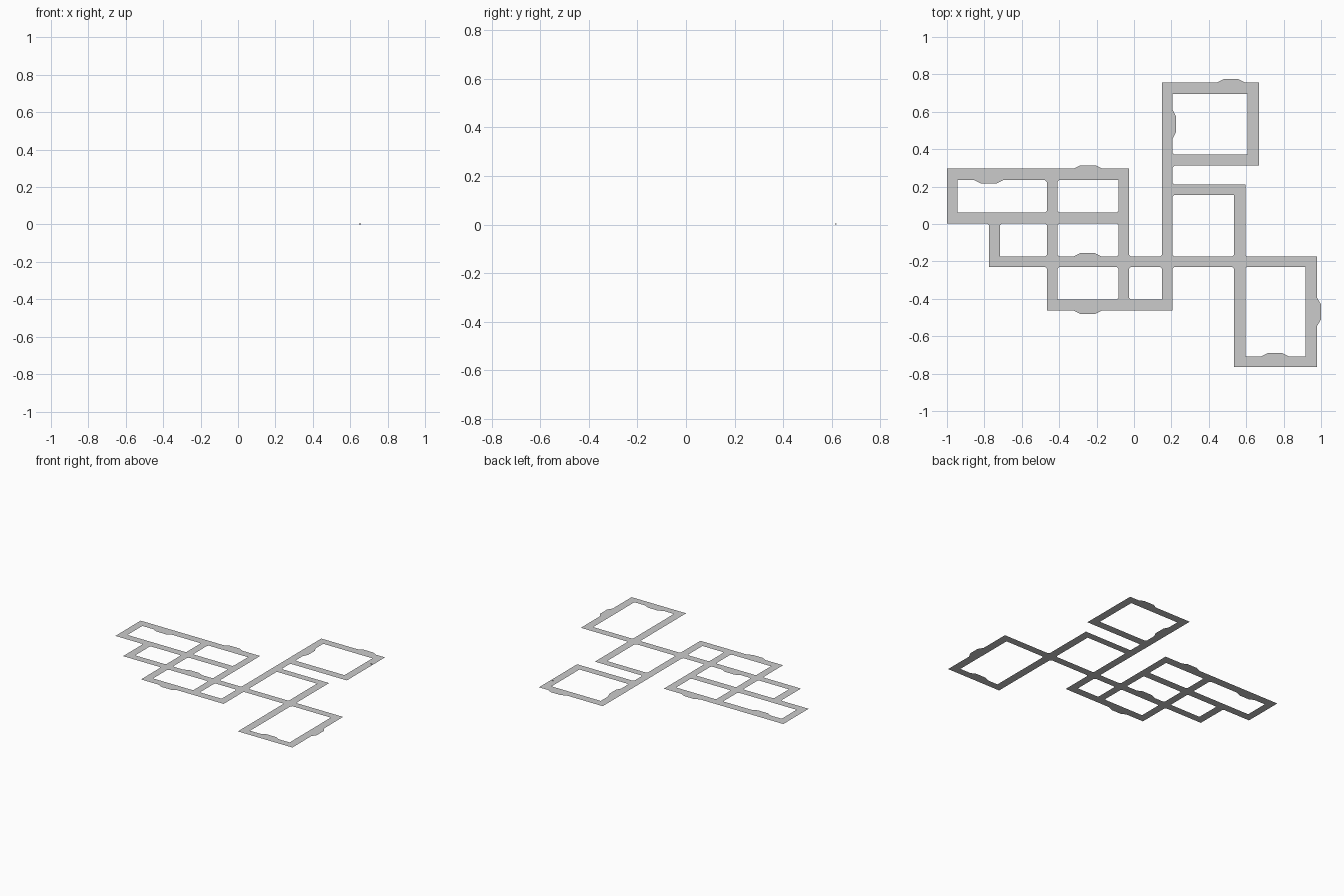
import bpy, bmesh

if "Cube" in bpy.data.objects:
    bpy.data.objects.remove(bpy.data.objects["Cube"])

# Road strips as (x0, x1, y0, y1)
ROWS = [
    (-1.0, -0.027, 0.234, 0.296), (-1.0, -0.027, 0.002, 0.061),
    (-0.775, 0.978, -0.23, -0.174), (-0.466, 0.207, -0.463, -0.404),
    (0.149, 0.668, 0.696, 0.756), (0.149, 0.668, 0.312, 0.371),
    (0.149, 0.595, 0.156, 0.21), (0.534, 0.978, -0.764, -0.709),
]
COLS = [
    (-1.0, -0.943, 0.002, 0.296), (-0.775, -0.716, -0.23, 0.061),
    (-0.466, -0.409, -0.463, 0.296), (-0.083, -0.027, -0.463, 0.296),
    (0.149, 0.207, -0.463, 0.756), (0.608, 0.668, 0.312, 0.756),
    (0.534, 0.595, -0.764, 0.21), (0.917, 0.978, -0.764, -0.174),
]
# Bus bays: road edge centre and outward direction
BAYS = [
    (-0.246, 0.296, 0, 1), (-0.777, 0.234, 0, -1), (-0.248, -0.174, 0, 1),
    (-0.247, -0.463, 0, -1), (0.519, 0.756, 0, 1), (0.207, 0.533, 1, 0),
    (0.978, -0.47, 1, 0), (0.753, -0.709, 0, 1),
]
CHAMFER = 0.009


def finish(name, bm):
    mesh = bpy.data.meshes.new(name)
    bm.to_mesh(mesh)
    bm.free()
    ob = bpy.data.objects.new(name, mesh)
    bpy.context.collection.objects.link(ob)
    return ob


def up_face(bm, pts):
    f = bm.faces.new([bm.verts.new((x, y, 0)) for x, y in pts])
    f.normal_update()
    if f.normal.z < 0:
        f.normal_flip()


# Road network: union of the strips on a shared grid
strips = ROWS + COLS
xs = sorted({v for s in strips for v in s[:2]})
ys = sorted({v for s in strips for v in s[2:]})
bm = bmesh.new()
for xa, xb in zip(xs, xs[1:]):
    for ya, yb in zip(ys, ys[1:]):
        cx, cy = (xa + xb) / 2, (ya + yb) / 2
        if any(a < cx < b and c < cy < d for a, b, c, d in strips):
            up_face(bm, [(xa, ya), (xb, ya), (xb, yb), (xa, yb)])
bmesh.ops.remove_doubles(bm, verts=bm.verts, dist=1e-5)
finish("road_network", bm)

# Small chamfered corners where three or four roads meet
bm = bmesh.new()
for hx0, hx1, hy0, hy1 in ROWS:
    for vx0, vx1, vy0, vy1 in COLS:
        if hx0 > vx0 or hx1 < vx1 or vy0 > hy0 or vy1 < hy1:
            continue
        side_x = [(s, x) for s, x, ok in ((-1, vx0, hx0 < vx0), (1, vx1, hx1 > vx1)) if ok]
        side_y = [(s, y) for s, y, ok in ((-1, hy0, vy0 < hy0), (1, hy1, vy1 > hy1)) if ok]
        if len(side_x) + len(side_y) < 3:
            continue
        for sx, x in side_x:
            for sy, y in side_y:
                up_face(bm, [(x, y), (x + sx * CHAMFER, y), (x, y + sy * CHAMFER)])
finish("junction_corners", bm)

# Tapered bus bays
bm = bmesh.new()
for x, y, dx, dy in BAYS:
    profile = [(-0.076, 0), (-0.04, 0.018), (0.04, 0.018), (0.076, 0)]
    up_face(bm, [(x + t * dy + d * dx, y + t * dx + d * dy) for t, d in profile])
    if dx and x > 0.9:
        for v in bm.verts:
            v.co.x = min(v.co.x, 1.0)
for v in bm.verts:
    if v.co.x > 0.99:
        v.co.x = 1.0
finish("bus_bays", bm)

# Tiny raised marker on the upper right road
bm = bmesh.new()
bmesh.ops.create_cube(bm, size=1)
for v in bm.verts:
    v.co = (0.653 + v.co.x * 0.01, 0.617 + v.co.y * 0.006, 0.002 + v.co.z * 0.004)
finish("road_marker", bm)
